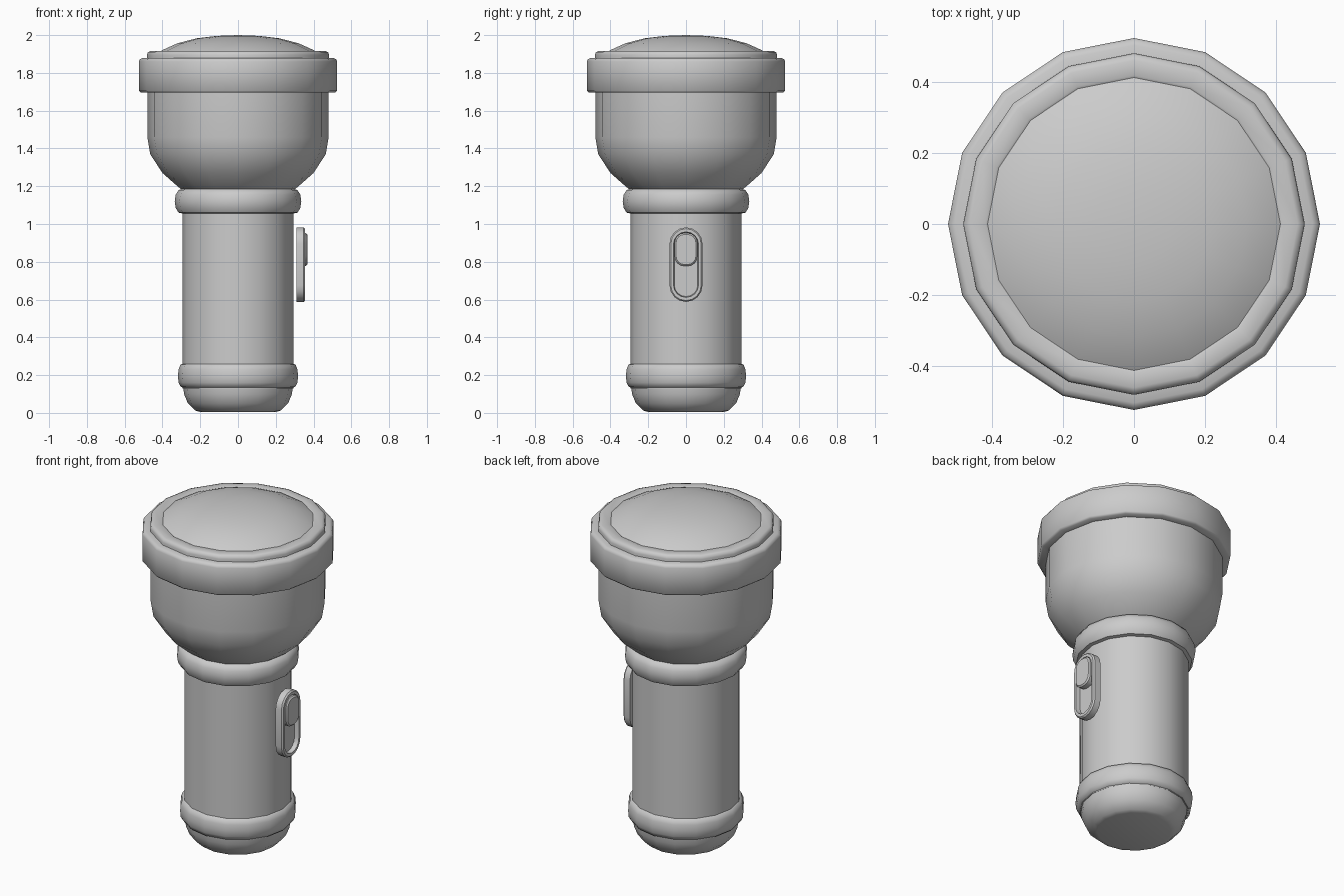
import bpy, bmesh, math
from math import pi, cos, sin

if "Cube" in bpy.data.objects:
    bpy.data.objects.remove(bpy.data.objects["Cube"])

SIDES = 16


def finish(name, bm, angle=45):
    bmesh.ops.remove_doubles(bm, verts=bm.verts, dist=0.0005)
    bmesh.ops.recalc_face_normals(bm, faces=bm.faces)
    me = bpy.data.meshes.new(name)
    bm.to_mesh(me)
    bm.free()
    ob = bpy.data.objects.new(name, me)
    bpy.context.collection.objects.link(ob)
    bpy.ops.object.select_all(action='DESELECT')
    bpy.context.view_layer.objects.active = ob
    ob.select_set(True)
    bpy.ops.object.shade_smooth_by_angle(angle=math.radians(angle))
    return ob


def lathe(name, profile, angle=45):
    """Revolve (radius, z) points about z."""
    bm = bmesh.new()
    vs = [bm.verts.new((r, 0, z)) for r, z in profile]
    es = [bm.edges.new(p) for p in zip(vs, vs[1:])]
    bmesh.ops.spin(bm, geom=vs + es, cent=(0, 0, 0), axis=(0, 0, 1),
                   angle=2 * pi, steps=SIDES, use_duplicate=False)
    return finish(name, bm, angle)


def capsule(x, half_w, z0, z1, r, n=5):
    """Rounded rectangle outline in the yz plane at depth x."""
    pts = []
    corners = ((half_w - r, z1 - r), (r - half_w, z1 - r),
               (r - half_w, z0 + r), (half_w - r, z0 + r))
    for q, (cy, cz) in enumerate(corners):
        for i in range(n):
            a = pi / 2 * (q + i / (n - 1))
            pts.append((x, cy + r * cos(a), cz + r * sin(a)))
    return pts


def loft(name, loops):
    """Bridge successive outlines and cap both ends."""
    bm = bmesh.new()
    rings = [[bm.verts.new(p) for p in lp] for lp in loops]
    n = len(rings[0])
    for a, b in zip(rings, rings[1:]):
        for i in range(n):
            j = (i + 1) % n
            bm.faces.new((a[i], a[j], b[j], b[i]))
    bm.faces.new(rings[0])
    bm.faces.new(rings[-1])
    return finish(name, bm, 40)


# Handle: tail cap, grip ring, barrel, neck collar
lathe("tail_cap", [(0, 0.005), (0.20, 0.005), (0.225, 0.012), (0.265, 0.05),
                   (0.286, 0.10), (0.29, 0.14)], 50)
lathe("tail_ring", [(0.285, 0.132), (0.302, 0.137), (0.315, 0.16), (0.318, 0.195),
                    (0.315, 0.23), (0.305, 0.255), (0.29, 0.262)])
lathe("barrel", [(0.295, 0.13), (0.295, 1.18)])
lathe("neck_collar", [(0.29, 1.055), (0.315, 1.06), (0.33, 1.085), (0.335, 1.12),
                      (0.33, 1.155), (0.315, 1.18), (0.29, 1.187)])

# Head: reflector bowl, wide rim, lens ring, domed lens
lathe("head_bowl", [(0.28, 1.17), (0.315, 1.195), (0.40, 1.27), (0.465, 1.37),
                    (0.48, 1.46), (0.48, 1.72)])
lathe("head_rim", [(0.46, 1.695), (0.515, 1.695), (0.525, 1.705), (0.525, 1.86),
                   (0.519, 1.872), (0.505, 1.879), (0.46, 1.879)], 50)
lathe("lens_ring", [(0.482, 1.87), (0.482, 1.895), (0.477, 1.91), (0.462, 1.916),
                    (0.42, 1.916), (0.405, 1.908), (0.40, 1.89)], 50)
lathe("lens_dome", [(0.425, 1.905), (0.40, 1.921), (0.32, 1.957), (0.22, 1.983),
                    (0.11, 1.996), (0, 2.0)])

# Switch: recessed plate and sliding button on the right side
loft("switch_plate", [capsule(0.31, 0.087, 0.588, 0.982, 0.086),
                      capsule(0.348, 0.087, 0.588, 0.982, 0.086),
                      capsule(0.356, 0.080, 0.595, 0.975, 0.079),
                      capsule(0.356, 0.066, 0.612, 0.958, 0.065),
                      capsule(0.330, 0.062, 0.616, 0.954, 0.061)])
loft("switch_button", [capsule(0.325, 0.060, 0.778, 0.952, 0.050),
                       capsule(0.360, 0.060, 0.778, 0.952, 0.050),
                       capsule(0.367, 0.052, 0.786, 0.944, 0.042)])
